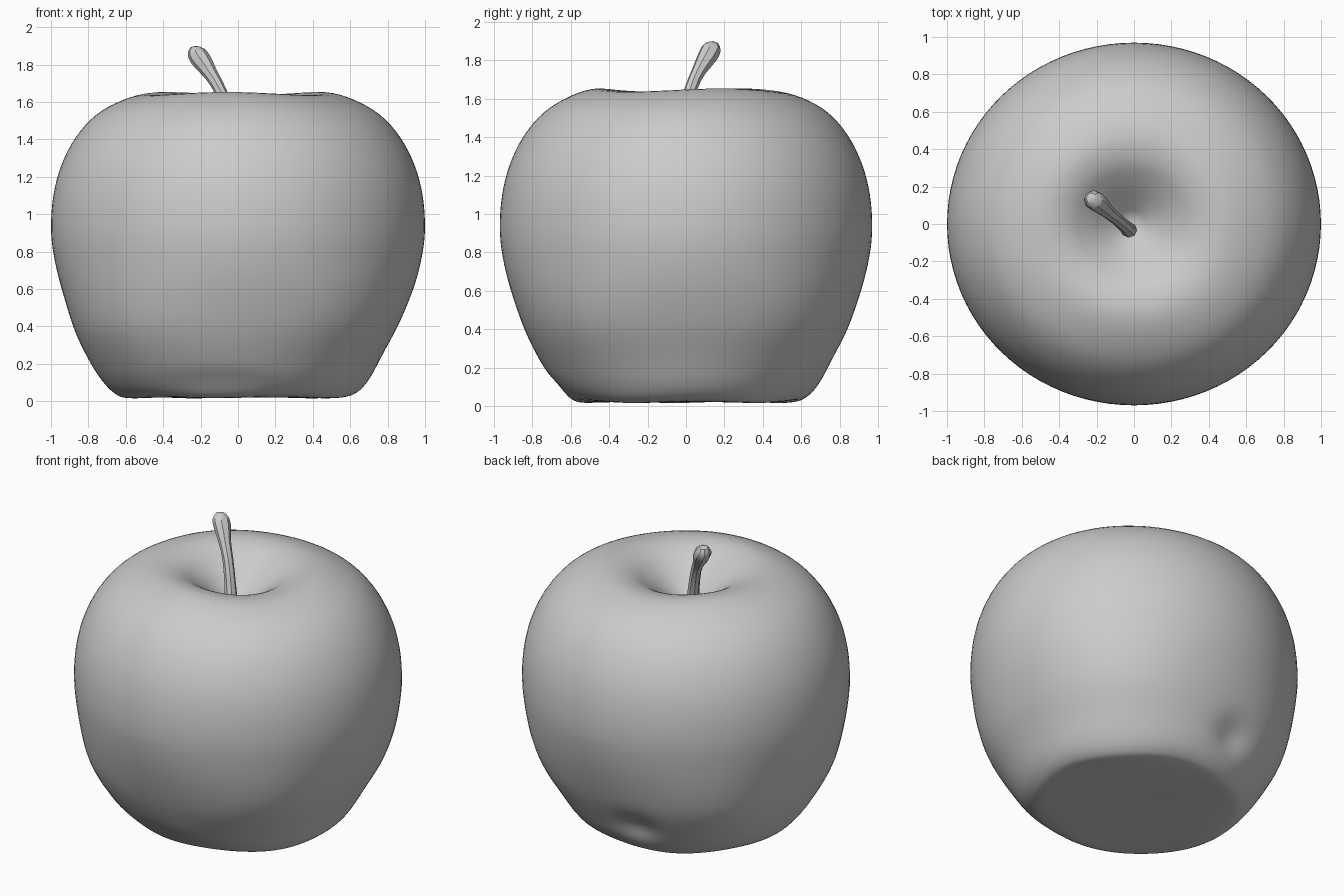
import bpy, bmesh
from math import sin, cos, pi, exp
from mathutils import Vector

if "Cube" in bpy.data.objects:
    bpy.data.objects.remove(bpy.data.objects["Cube"])


def spline(pts, steps):
    """Catmull-Rom curve through the given points."""
    p = [Vector(q) for q in pts]
    p = [2 * p[0] - p[1]] + p + [2 * p[-1] - p[-2]]
    out = []
    for i in range(1, len(p) - 2):
        a, b, c, d = p[i - 1:i + 3]
        for k in range(steps):
            t = k / steps
            out.append(0.5 * (2 * b + (c - a) * t + (2 * a - 5 * b + 4 * c - d) * t * t
                              + (3 * b - a - 3 * c + d) * t ** 3))
    return out + [p[-2]]


def skin(name, rings, start, end):
    """Join rings of points into a closed tube with pointed caps."""
    bm = bmesh.new()
    rows = [[bm.verts.new(p) for p in r] for r in rings]
    n = len(rows[0])
    lo, hi = bm.verts.new(start), bm.verts.new(end)
    for i in range(n):
        j = (i + 1) % n
        bm.faces.new((lo, rows[0][j], rows[0][i]))
        bm.faces.new((hi, rows[-1][i], rows[-1][j]))
        for a, b in zip(rows, rows[1:]):
            bm.faces.new((a[i], a[j], b[j], b[i]))
    bmesh.ops.recalc_face_normals(bm, faces=bm.faces)
    me = bpy.data.meshes.new(name)
    bm.to_mesh(me)
    bm.free()
    ob = bpy.data.objects.new(name, me)
    bpy.context.collection.objects.link(ob)
    return ob


def smooth(ob, angle):
    bpy.ops.object.select_all(action='DESELECT')
    ob.select_set(True)
    bpy.context.view_layer.objects.active = ob
    bpy.ops.object.shade_smooth_by_angle(angle=angle)


def bump(v, centre, width):
    return exp(-((v - centre) / width) ** 2)


# Apple body: lathed profile (radius, height) with gentle organic wobble
profile = [(0.12, 0.025), (0.40, 0.02), (0.58, 0.022), (0.65, 0.045), (0.715, 0.11),
           (0.785, 0.22), (0.88, 0.40), (0.948, 0.60), (0.987, 0.78), (1.0, 0.93),
           (0.987, 1.10), (0.945, 1.26), (0.868, 1.41), (0.76, 1.53), (0.62, 1.61),
           (0.48, 1.645), (0.35, 1.622), (0.24, 1.555), (0.14, 1.475), (0.06, 1.41)]


def skin_point(r, z, a):
    low = bump(z, 0.25, 0.25)
    top = bump(r, 0.47, 0.2) if z > 1.3 else 0
    # small bruise low on the back
    dent = 0.045 * bump(z, 0.24, 0.09) * bump(a, 1.75, 0.16)
    # slightly square belly, fuller on the diagonals
    full = -0.018 * (cos(4 * a) - 0.3) * bump(z, 0.42, 0.28)
    # uneven base edge, raised along the front
    foot = 0
    if z < 0.3:
        foot = 0.006 * sin(5 * a + 1) * bump(r, 0.6, 0.1)
        foot += 0.035 * bump(a, 4.6, 0.5) * bump(r, 0.69, 0.07)
    rr = r - dent + full
    x = rr * cos(a) - 0.02 * low
    y = 0.97 * rr * sin(a)
    z += 0.008 * top * cos(3 * a - 1.2) + foot
    if z > 1.3 and r < 0.5:
        x -= 0.02 * (1 - r / 0.5)
    return Vector((x, y, max(z, 0)))


SEG = 96
rings = [[skin_point(p[0], p[1], 2 * pi * i / SEG) for i in range(SEG)]
         for p in spline(profile, 4)]
apple = skin("apple_body", rings, (0, 0, 0.028), (-0.02, 0, 1.385))
smooth(apple, 1.0)

# Stem: leaning tapered twig that thickens to a blunt knob (x, y, z, radius)
path = [(-0.02, -0.04, 1.36, 0.045), (-0.045, -0.015, 1.50, 0.036),
        (-0.09, 0.025, 1.65, 0.033), (-0.14, 0.065, 1.74, 0.037),
        (-0.19, 0.11, 1.815, 0.052), (-0.222, 0.133, 1.862, 0.050),
        (-0.228, 0.138, 1.893, 0.028)]
pts = spline(path, 2)
rings = []
for i, p in enumerate(pts):
    d = (pts[min(i + 1, len(pts) - 1)] - pts[max(i - 1, 0)]).to_3d().normalized()
    u = d.cross(Vector((0, 1, 0))).normalized()
    v = d.cross(u)
    rings.append([p.to_3d() + p[3] * (cos(2 * pi * k / 8) * u + sin(2 * pi * k / 8) * v)
                  for k in range(8)])
stem = skin("stem", rings, path[0][:3], (-0.23, 0.14, 1.9))
smooth(stem, 0.6)
